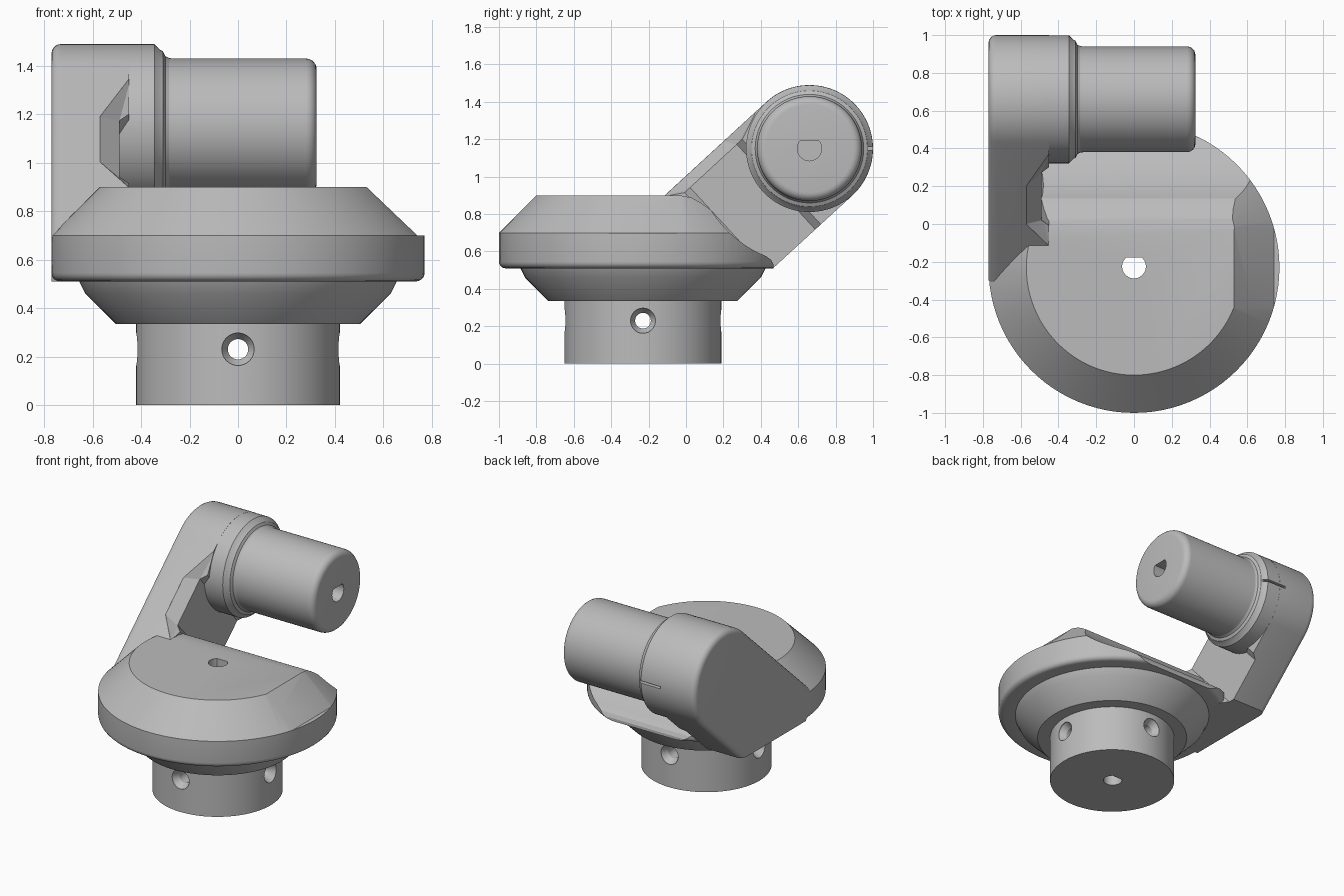
import bpy, bmesh
from math import sin, cos, pi, radians
from mathutils import Matrix, Vector

if "Cube" in bpy.data.objects:
    bpy.data.objects.remove(bpy.data.objects["Cube"], do_unlink=True)

grey = bpy.data.materials.new("machined_grey")
grey.use_nodes = True
grey.diffuse_color = (0.5, 0.5, 0.5, 1)
grey.node_tree.nodes["Principled BSDF"].inputs["Base Color"].default_value = (0.5, 0.5, 0.5, 1)

BASE_Y = -0.23
HUB = Vector((0, 0.66, 1.15))
ALONG = Vector((0, 0.735, 0.678))    # direction of the arm, base to hub
ACROSS = Vector((0, -0.678, 0.735))  # towards the upper edge of the arm
ALONG_X = Matrix.Rotation(pi / 2, 4, 'Y')
ALONG_Y = Matrix.Rotation(-pi / 2, 4, 'X')


def make(name, bm):
    bmesh.ops.recalc_face_normals(bm, faces=bm.faces)
    mesh = bpy.data.meshes.new(name)
    bm.to_mesh(mesh)
    bm.free()
    mesh.materials.append(grey)
    ob = bpy.data.objects.new(name, mesh)
    bpy.context.collection.objects.link(ob)
    return ob


def lathe(name, profile, place, steps=96):
    """Closed solid from (radius, height) points about z, then placed."""
    bm = bmesh.new()
    rings = [[bm.verts.new((r * cos(2 * pi * i / steps), r * sin(2 * pi * i / steps), h))
              for i in range(steps)] for r, h in profile]
    for a, b in zip(rings, rings[1:]):
        for i in range(steps):
            j = (i + 1) % steps
            bm.faces.new((a[i], a[j], b[j], b[i]))
    bm.faces.new(rings[0])
    bm.faces.new(rings[-1])
    bm.transform(place)
    return make(name, bm)


def prism_mesh(points, axis, lo, hi):
    """Polygon in the two other axes, extruded along the given axis."""
    bm = bmesh.new()

    def spot(p, d):
        c = list(p)
        c.insert(axis, d)
        return bm.verts.new(c)
    a = [spot(p, lo) for p in points]
    b = [spot(p, hi) for p in points]
    bm.faces.new(a)
    bm.faces.new(b)
    for i in range(len(a)):
        j = (i + 1) % len(a)
        bm.faces.new((a[i], a[j], b[j], b[i]))
    bmesh.ops.recalc_face_normals(bm, faces=bm.faces)
    return bm


def prism(name, points, axis, lo, hi):
    return make(name, prism_mesh(points, axis, lo, hi))


def arm_hull(name, points):
    """Convex solid from (along, across, x) points in the arm's own frame."""
    bm = bmesh.new()
    for s, n, x in points:
        bm.verts.new(HUB + ALONG * s + ACROSS * n + Vector((x, 0, 0)))
    bmesh.ops.convex_hull(bm, input=bm.verts)
    return make(name, bm)


def combine(target, tool, operation):
    mod = target.modifiers.new(operation, 'BOOLEAN')
    mod.operation = operation
    mod.solver = 'EXACT'
    mod.object = tool
    bpy.context.view_layer.objects.active = target
    bpy.ops.object.modifier_apply(modifier=mod.name)
    bpy.data.objects.remove(tool, do_unlink=True)


def arc(cx, cy, r, start, end, steps):
    angles = [radians(start + (end - start) * i / steps) for i in range(steps + 1)]
    return [(cx + r * cos(a), cy + r * sin(a)) for a in angles]


# Round base: neck, lower cone, rim and chamfered top
base = lathe("swivel_bracket", [
    (0.42, 0), (0.42, 0.335), (0.505, 0.335), (0.63, 0.46), (0.655, 0.51),
    *arc(0.735, 0.545, 0.035, -90, 0, 5), (0.77, 0.70), (0.57, 0.90)],
    Matrix.Translation((0, BASE_Y, 0)))

# Hollow that clears the barrel, with a rounded top lip and blunt tail
combine(base, prism("clearance_cutter", [
    (-0.03, 1), (-0.03, 0.9), (0.03, 0.888), (0.08, 0.86),
    *arc(HUB.y, HUB.z, 0.62, 212, 248, 14),
    (0.455, 0.555), (0.468, 0.53), (0.468, 0.4), (1, 0.4), (1, 1)], 0, -1, 1), 'DIFFERENCE')

# Flat on the left shoulder
combine(base, prism("shoulder_cutter", [
    (0.43, 1), (0.53, 0.9), (0.74, 0.70), (1, 0.70), (1, 1)], 1, -1, 1), 'DIFFERENCE')

# Arm slab with a rounded outer edge
half = 0.34
up, down = HUB + ACROSS * half, HUB - ACROSS * half
tilt = 42.7
outline = [(-0.25, 0.51), (0.465, 0.51), *arc(HUB.y, HUB.z, half, tilt - 90, tilt + 90, 40),
           (-0.31, 0.72)]
bm = prism_mesh(outline, 0, -0.77, -0.45)
rim = []
for e in bm.edges:
    a, b = e.verts
    outer = max(a.co.x, b.co.x) < -0.76
    if outer and max(a.co.z, b.co.z) > 0.8:
        rim.append(e)
bmesh.ops.bevel(bm, geom=rim, offset=0.04, segments=5, profile=0.5, affect='EDGES')
arm = make("arm", bm)

# Pocket in the inner side of the arm and its chamfered upper edge
combine(arm, arm_hull("pocket_cutter", [
    (s, n, x) for n in (-0.6, 0.6)
    for s, x in ((-0.61, -0.49), (-0.27, -0.49), (-0.68, -0.42), (-0.2, -0.42))]), 'DIFFERENCE')
upper = [(-0.585, -0.57), (-0.31, -0.57), (-0.755, -0.44), (-0.06, -0.44)]
lower = [(-0.613, -0.49), (-0.273, -0.49), (-0.66, -0.44), (-0.22, -0.44)]
combine(arm, arm_hull("chamfer_cutter",
                      [(s, 0.28, x) for s, x in lower]
                      + [(s, n, x) for n in (0.34, 0.45) for s, x in upper]), 'DIFFERENCE')

# Hub collar and barrel
barrel = lathe("barrel", [
    (0.339, -0.6), (0.339, -0.345), (0.315, -0.32), (0.31, -0.31), (0.29, -0.30),
    (0.282, -0.285), (0.28, -0.27), *arc(0.235, 0.28, 0.045, 0, 90, 6)],
    Matrix.Translation(HUB) @ ALONG_X)

combine(base, arm, 'UNION')
combine(base, barrel, 'UNION')

# D-shaped shaft holes
combine(base, prism("shaft_cutter", arc(0, -0.225, 0.063, 130, 410, 28), 2, -0.1, 1.1), 'DIFFERENCE')
combine(base, prism("barrel_hole_cutter", arc(HUB.y, HUB.z, 0.065, 142, 398, 28), 0, 0.02, 0.4),
        'DIFFERENCE')

# Countersunk screw holes through the neck, both ways
for turn in (ALONG_X, ALONG_Y):
    place = Matrix.Translation((0, BASE_Y, 0.23)) @ turn
    combine(base, lathe("screw_cutter", [
        (0.067, -0.5), (0.067, -0.41), (0.042, -0.37),
        (0.042, 0.37), (0.067, 0.41), (0.067, 0.5)], place, 32), 'DIFFERENCE')

# Index slot in the back of the hub
combine(base, prism("slot_cutter", [(0.97, 1.142), (1.1, 1.142), (1.1, 1.158), (0.97, 1.158)],
                    0, -0.5, -0.3), 'DIFFERENCE')

# Smooth curved faces, keep the edges sharp
bpy.ops.object.select_all(action='DESELECT')
base.select_set(True)
bpy.context.view_layer.objects.active = base
bpy.ops.object.shade_smooth_by_angle(angle=radians(20))
